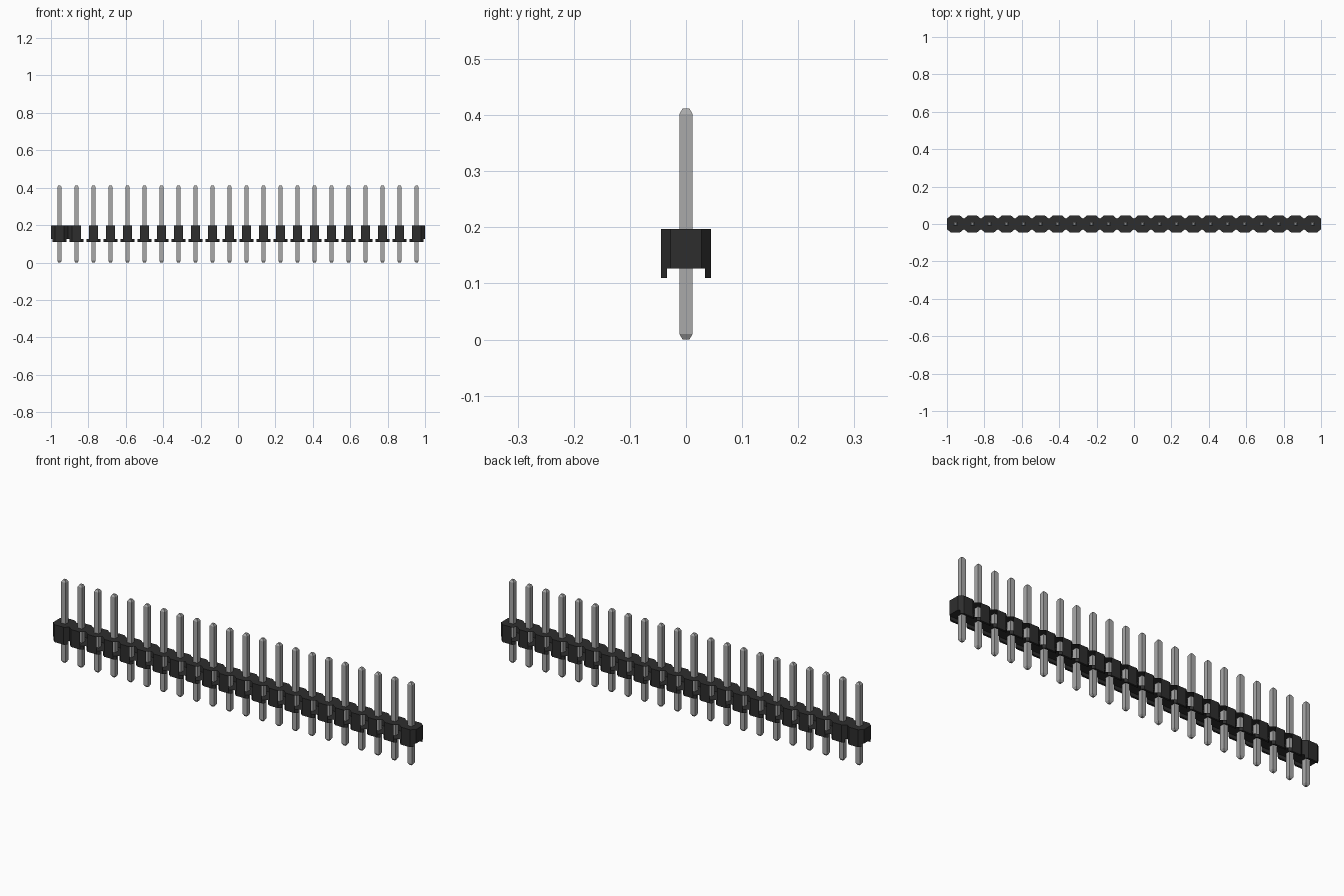
import bpy, bmesh

if "Cube" in bpy.data.objects:
    bpy.data.objects.remove(bpy.data.objects["Cube"], do_unlink=True)

COUNT = 22
PITCH = 2.0 / COUNT
HX, HY = PITCH / 2, 0.0445          # half size of one cell
FX, EY = 0.025, 0.028               # half widths of the front and end faces
Z_FOOT, Z_LOW, Z_TOP = 0.110, 0.127, 0.197
FOOT_Y = 0.034                      # inner side of the standoff feet
FOOT_X = FX + (HX - FX) * (HY - FOOT_Y) / (HY - EY)


def material(name, value, roughness):
    m = bpy.data.materials.new(name)
    m.use_nodes = True
    color = (value, value, value, 1)
    m.diffuse_color = color
    node = m.node_tree.nodes["Principled BSDF"]
    node.inputs["Base Color"].default_value = color
    node.inputs["Roughness"].default_value = roughness
    return m


def finish(name, bm, mat):
    bmesh.ops.remove_doubles(bm, verts=bm.verts, dist=0.0001)
    mesh = bpy.data.meshes.new(name)
    bm.to_mesh(mesh)
    bm.free()
    mesh.materials.append(mat)
    return mesh


def add_object(name, mesh, x=0.0):
    ob = bpy.data.objects.new(name, mesh)
    ob.location.x = x
    bpy.context.collection.objects.link(ob)
    return ob


def face(bm, points):
    return bm.faces.new([bm.verts.new(p) for p in points])


def wall(bm, a, b, z0, z1):
    """Upright panel from a to b, facing outward for a counterclockwise outline."""
    face(bm, [(*a, z0), (*b, z0), (*b, z1), (*a, z1)])


black = material("black plastic", 0.027, 0.6)
metal = material("grey metal", 0.40, 0.4)

# Housing: a row of eight-sided cells, open at the corner slots between them
bm = bmesh.new()
for i in range(COUNT):
    cx = -1 + PITCH * (i + 0.5)
    ring = [(-FX, -HY), (FX, -HY), (HX, -EY), (HX, EY),
            (FX, HY), (-FX, HY), (-HX, EY), (-HX, -EY)]
    ring = [(cx + x, y) for x, y in ring]
    face(bm, [(*p, Z_TOP) for p in ring])
    face(bm, [(*p, Z_LOW) for p in reversed(ring)])
    left_closed = i <= 1
    right_closed = i == 0 or i == COUNT - 1
    closed = [True, right_closed, i == COUNT - 1, right_closed,
              True, left_closed, i == 0, left_closed]
    for k in range(8):
        if closed[k]:
            wall(bm, ring[k], ring[(k + 1) % 8], Z_LOW, Z_TOP)
    # Standoff feet below the front and back walls
    for s in (-1, 1):
        foot = [(cx + s * FX, s * HY), (cx - s * FX, s * HY),
                (cx - s * FOOT_X, s * FOOT_Y), (cx + s * FOOT_X, s * FOOT_Y)]
        for k in range(4):
            wall(bm, foot[k], foot[(k + 1) % 4], Z_FOOT, Z_LOW)
        face(bm, [(*p, Z_FOOT) for p in reversed(foot)])
add_object("housing", finish("housing", bm, black))

# Pin: square bar with chamfered tips
W, TIP, H, CH = 0.0118, 0.006, 0.412, 0.010
bm = bmesh.new()
sections = [(TIP, 0.0), (W, CH), (W, H - CH), (TIP, H)]
rings = [[bm.verts.new((sx * r, sy * r, z))
          for sx, sy in ((-1, -1), (1, -1), (1, 1), (-1, 1))] for r, z in sections]
for lo, hi in zip(rings, rings[1:]):
    for k in range(4):
        n = (k + 1) % 4
        bm.faces.new((lo[k], lo[n], hi[n], hi[k]))
bm.faces.new(list(reversed(rings[0])))
bm.faces.new(rings[-1])
pin_mesh = finish("pin", bm, metal)
for i in range(COUNT):
    add_object(f"pin_{i + 1:02d}", pin_mesh, -1 + PITCH * (i + 0.5))
